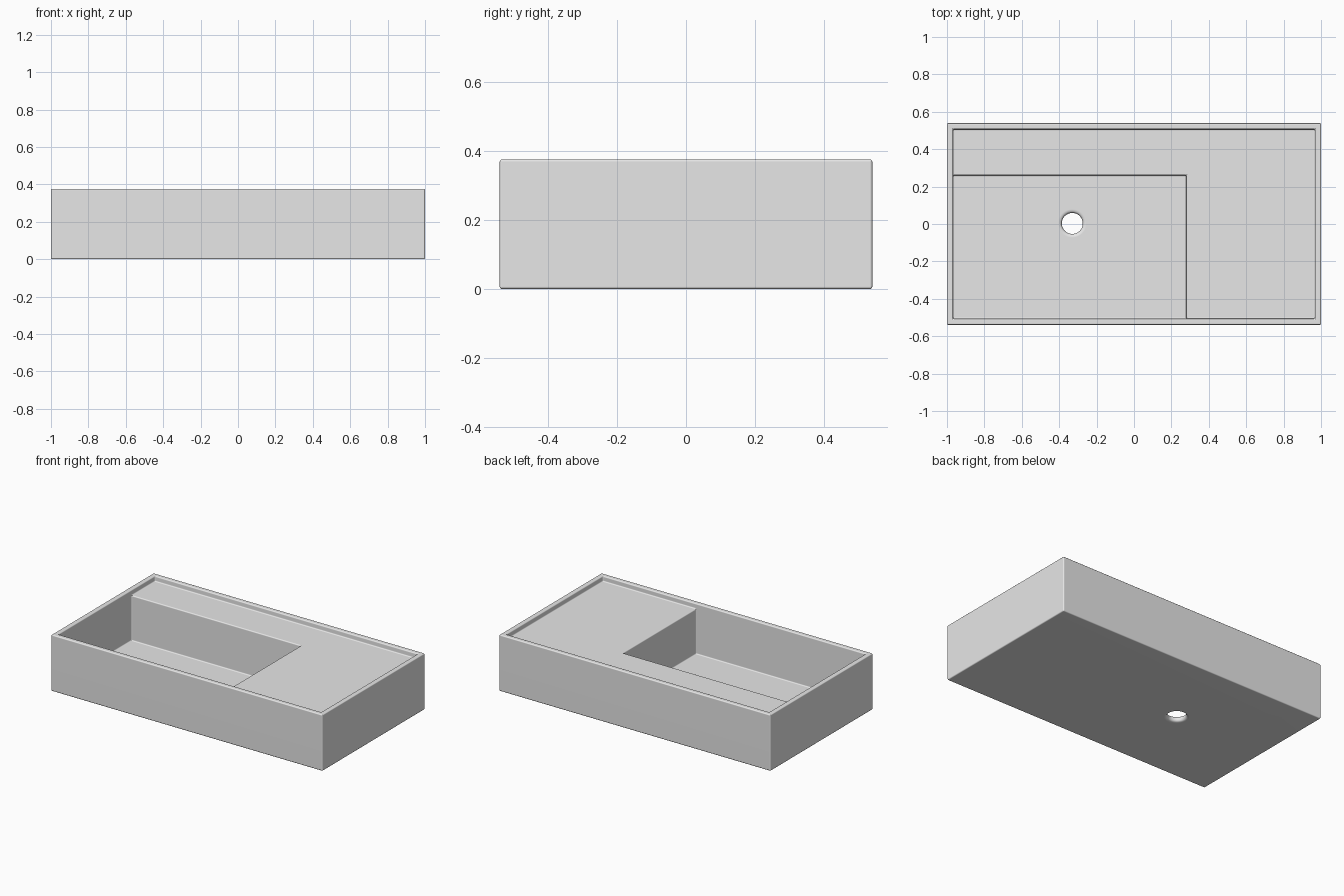
import bpy, bmesh, math
from mathutils import Matrix, Vector

old = bpy.data.objects.get("Cube")
if old:
    bpy.data.objects.remove(old, do_unlink=True)

# Main dimensions
LENGTH, DEPTH, HEIGHT = 2.0, 1.078, 0.375
RIM = 0.046
LIP = 0.035
FLOOR = 0.04
BASIN_X, BASIN_Y = 0.28, 0.26
DRAIN = Vector((-0.33, 0.003, 0))
DRAIN_R, FLARE = 0.056, 0.02

# Ceramic material
ceramic = bpy.data.materials.new("grey ceramic")
ceramic.use_nodes = True
grey = (0.8, 0.8, 0.8, 1)
ceramic.diffuse_color = grey
ceramic.node_tree.nodes["Principled BSDF"].inputs["Base Color"].default_value = grey


def make_object(name, bm):
    bmesh.ops.recalc_face_normals(bm, faces=bm.faces)
    mesh = bpy.data.meshes.new(name)
    bm.to_mesh(mesh)
    bm.free()
    mesh.materials.append(ceramic)
    obj = bpy.data.objects.new(name, mesh)
    bpy.context.collection.objects.link(obj)
    return obj


def sink_face(bm, face, drop):
    """Push one face straight down, leaving walls around it."""
    new = bmesh.ops.extrude_discrete_faces(bm, faces=[face])["faces"][0]
    bmesh.ops.translate(bm, verts=new.verts, vec=(0, 0, -drop))
    return new


def split_face(bm, face, point, normal):
    """Cut one face with a plane."""
    geom = [face, *face.edges, *face.verts]
    bmesh.ops.bisect_plane(bm, geom=geom, plane_co=point, plane_no=normal)


def face_at(bm, x, y, z):
    target = Vector((x, y, z))
    flat = [f for f in bm.faces if abs(f.normal.z) > 0.9]
    return min(flat, key=lambda f: (f.calc_center_median() - target).length)


# Washbasin body: block with a recessed shelf and a deep basin in one corner
bm = bmesh.new()
bmesh.ops.create_cube(bm, size=1, matrix=Matrix.Translation((0, 0, HEIGHT / 2))
                      @ Matrix.Diagonal((LENGTH, DEPTH, HEIGHT, 1)))
bm.normal_update()
top = face_at(bm, 0, 0, HEIGHT)
bmesh.ops.inset_individual(bm, faces=[top], thickness=RIM)
shelf = sink_face(bm, top, LIP)
bm.normal_update()
shelf_z = HEIGHT - LIP
left, front = RIM - LENGTH / 2, RIM - DEPTH / 2
middle_x = (left + BASIN_X) / 2
split_face(bm, shelf, (BASIN_X, 0, 0), (1, 0, 0))
bm.normal_update()
split_face(bm, face_at(bm, middle_x, 0, shelf_z), (0, BASIN_Y, 0), (0, 1, 0))
bm.normal_update()
basin = face_at(bm, middle_x, (front + BASIN_Y) / 2, shelf_z)
sink_face(bm, basin, shelf_z - FLOOR)
bmesh.ops.dissolve_limit(bm, angle_limit=0.02, verts=bm.verts, edges=bm.edges)
body = make_object("washbasin", bm)

# Drain cutter: lathed waist flaring towards both faces of the floor
profile = [(DRAIN_R + FLARE, -0.05)]
steps = 12
for i in range(steps + 1):
    t = 2 * i / steps - 1
    radius = DRAIN_R + FLARE * (1 - math.sqrt(max(0, 1 - t * t)))
    profile.append((radius, FLOOR * i / steps))
profile.append((DRAIN_R + FLARE, FLOOR + 0.05))
bm = bmesh.new()
sides = 48
rings = []
for radius, z in profile:
    ring = bmesh.ops.create_circle(bm, segments=sides, radius=radius,
                                   matrix=Matrix.Translation(DRAIN + Vector((0, 0, z))))
    rings.append(ring["verts"])
for low, high in zip(rings, rings[1:]):
    for i in range(sides):
        j = (i + 1) % sides
        bm.faces.new((low[i], low[j], high[j], high[i]))
bm.faces.new(rings[0])
bm.faces.new(rings[-1])
cutter = make_object("drain_cutter", bm)
cutter.hide_render = True

# Soft edges, then the drain hole
bevel = body.modifiers.new("soft edges", "BEVEL")
bevel.width = 0.007
bevel.segments = 3
bevel.limit_method = "ANGLE"
hole = body.modifiers.new("drain hole", "BOOLEAN")
hole.operation = "DIFFERENCE"
hole.solver = "EXACT"
hole.object = cutter

bpy.ops.object.select_all(action="DESELECT")
body.select_set(True)
bpy.context.view_layer.objects.active = body
for name in ("soft edges", "drain hole"):
    bpy.ops.object.modifier_apply(modifier=name)
bpy.data.objects.remove(cutter, do_unlink=True)

# Smooth shading with flat broad faces
bpy.ops.object.shade_smooth_by_angle(angle=math.radians(40))
weighted = body.modifiers.new("even shading", "WEIGHTED_NORMAL")
weighted.keep_sharp = True
